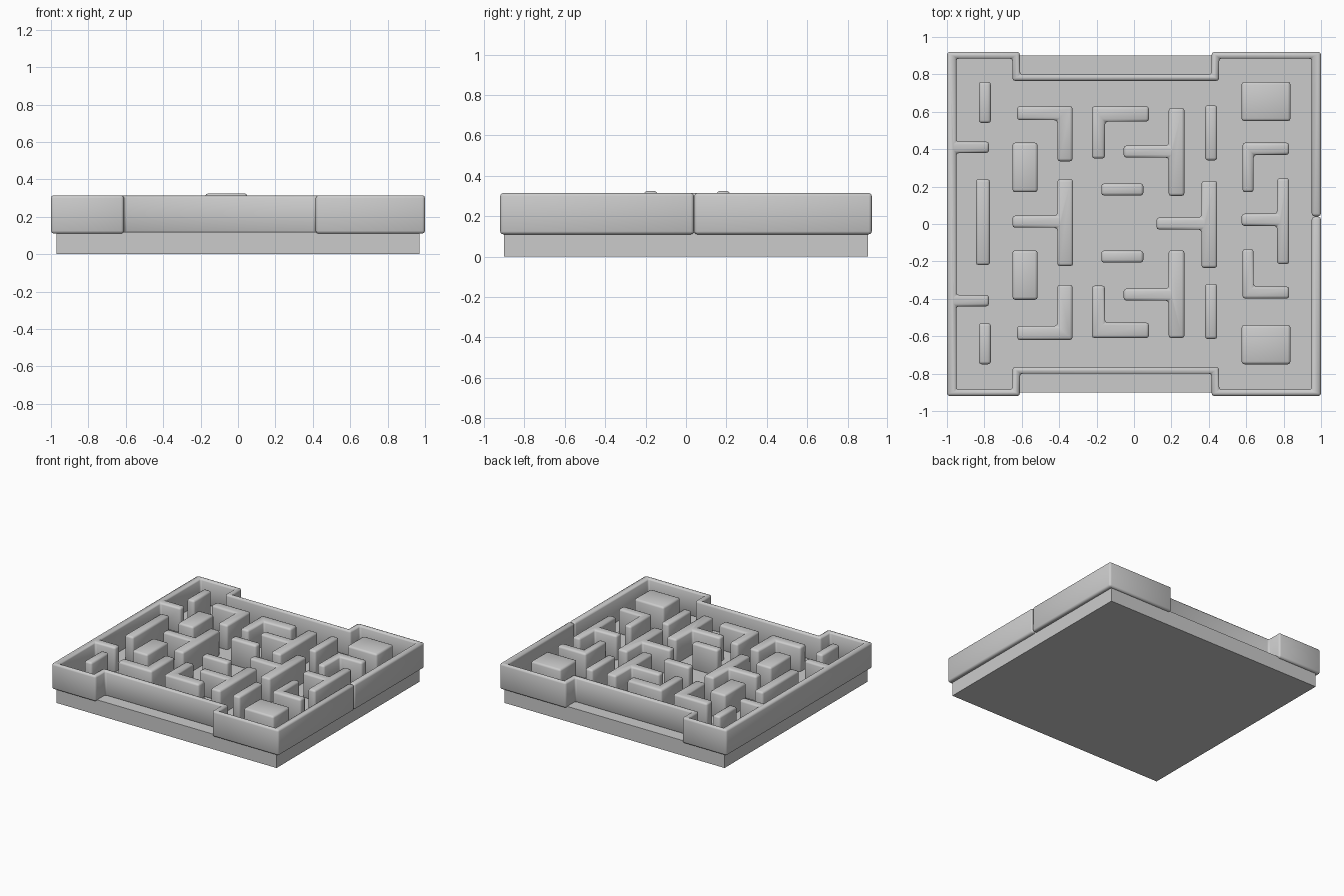
import bpy
import bmesh

TOP = 0.315
FLOOR = 0.11

if "Cube" in bpy.data.objects:
    bpy.data.objects.remove(bpy.data.objects["Cube"])


def prism(name, outline, low=FLOOR, high=TOP, bevel=0.015):
    """Extrude a flat outline upward and soften its edges."""
    bm = bmesh.new()
    face = bm.faces.new([bm.verts.new((x, y, low)) for x, y in outline])
    lifted = bmesh.ops.extrude_face_region(bm, geom=[face])["geom"]
    verts = [v for v in lifted if isinstance(v, bmesh.types.BMVert)]
    bmesh.ops.translate(bm, vec=(0, 0, high - low), verts=verts)
    bmesh.ops.recalc_face_normals(bm, faces=bm.faces)
    mesh = bpy.data.meshes.new(name)
    bm.to_mesh(mesh)
    bm.free()
    obj = bpy.data.objects.new(name, mesh)
    bpy.context.collection.objects.link(obj)
    if bevel:
        mod = obj.modifiers.new("soft_edges", "BEVEL")
        mod.width = bevel
        mod.segments = 2
        mod.limit_method = "ANGLE"
        mesh.shade_smooth()
    return obj


def rect(x0, x1, y0, y1):
    return [(x0, y0), (x1, y0), (x1, y1), (x0, y1)]


def branch(x0, x1, y0, y1, tip, a0, a1):
    """Spine with one side arm reaching x = tip; an L if the arm is at an end."""
    if tip > x1:
        x0, x1 = x1, x0
    points = [(x1, y0), (x1, y1), (x0, y1), (x0, a1),
              (tip, a1), (tip, a0), (x0, a0), (x0, y0)]
    return [p for p in points if p not in ((x0, y1), (x0, y0))
            or points.count(p) == 1]


def pair(name, outline, mid=0.005, high=TOP):
    """Back part and its mirrored front twin."""
    prism("back_" + name, outline, high=high)
    prism("front_" + name, [(x, 2 * mid - y) for x, y in outline], high=high)


# Base slab
prism("base_slab", rect(-0.97, 0.97, -0.9, 0.9), 0, 0.12, bevel=0)

# Perimeter wall with recessed front and back, side stubs and a seam
outer = [(1, 0.92), (0.415, 0.92), (0.415, 0.8),
         (-0.61, 0.8), (-0.61, 0.92), (-1, 0.92)]
inner = [(0.95, 0.885), (0.455, 0.885), (0.455, 0.765), (-0.65, 0.765),
         (-0.65, 0.885), (-0.95, 0.885), (-0.95, 0.44), (-0.775, 0.44),
         (-0.775, 0.38), (-0.95, 0.38)]


def full_run(half, x, seam=0.04, gap=0.001):
    front = [(px, -py) for px, py in reversed(half)]
    return [(x, seam + gap)] + half + front + [(x, seam - gap)]


prism("perimeter_wall", full_run(outer, 1) + full_run(inner, 0.95)[::-1])

# Straight walls
pair("left_short_wall", rect(-0.83, -0.765, 0.54, 0.76))
pair("center_bar", rect(-0.175, 0.05, 0.152, 0.217), high=0.325)
pair("right_short_wall", rect(0.38, 0.445, 0.34, 0.635), mid=0.01)
prism("left_long_wall", rect(-0.845, -0.77, -0.22, 0.24))

# Solid blocks
pair("left_block", rect(-0.65, -0.515, 0.17, 0.435), mid=0.015)
pair("right_block", rect(0.575, 0.837, 0.55, 0.76))

# L-shaped walls
pair("left_corner_wall", branch(-0.41, -0.328, 0.335, 0.63, -0.625, 0.555, 0.63))
pair("center_corner_wall", branch(-0.225, -0.155, 0.35, 0.63, 0.08, 0.547, 0.63),
     mid=0.01)
pair("right_corner_wall", branch(0.58, 0.64, 0.17, 0.435, 0.83, 0.37, 0.435),
     mid=0.018)

# T-shaped walls
pair("tee_wall", branch(0.185, 0.27, 0.15, 0.62, -0.055, 0.355, 0.42))
prism("left_tee_wall", branch(-0.41, -0.325, -0.225, 0.24, -0.65, -0.02, 0.045))
prism("middle_tee_wall", branch(0.36, 0.445, -0.235, 0.23, 0.12, -0.03, 0.035))
prism("right_tee_wall", branch(0.765, 0.83, -0.215, 0.245, 0.575, -0.01, 0.055))
